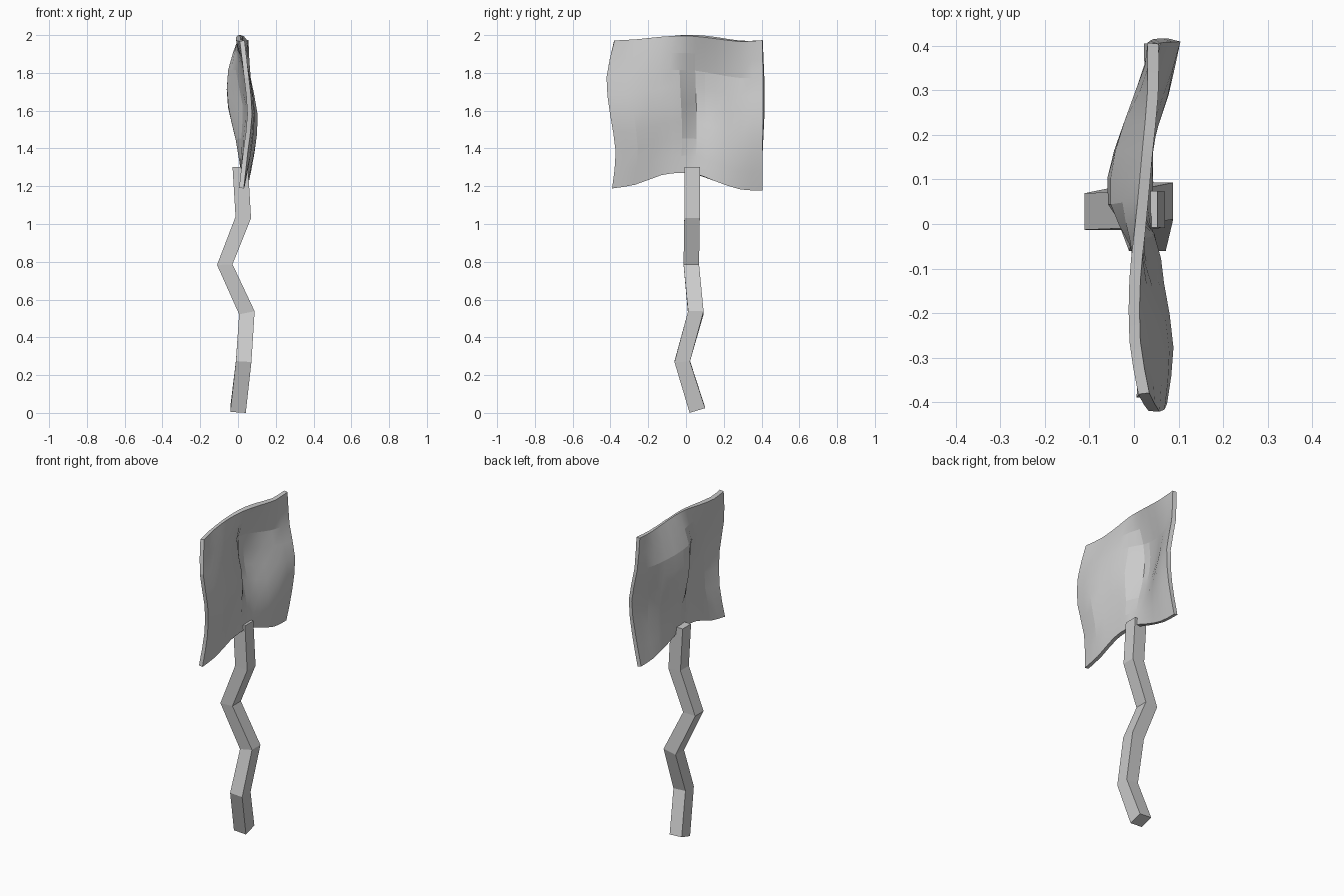
import bpy, bmesh
from mathutils import Vector

if "Cube" in bpy.data.objects:
    bpy.data.objects.remove(bpy.data.objects["Cube"])


def finish(name, bm, angle=None):
    bmesh.ops.recalc_face_normals(bm, faces=bm.faces[:])
    mesh = bpy.data.meshes.new(name)
    bm.to_mesh(mesh)
    bm.free()
    obj = bpy.data.objects.new(name, mesh)
    bpy.context.collection.objects.link(obj)
    return obj


def spline(vals, t):
    """Catmull-Rom through evenly indexed values."""
    n = len(vals) - 1
    i = min(int(t), n - 1)
    f = t - i
    b, c = vals[i], vals[i + 1]
    a = vals[i - 1] if i > 0 else 2 * b - c
    d = vals[i + 2] if i + 2 <= n else 2 * c - b
    return b + 0.5 * f * (c - a + f * (2*a - 5*b + 4*c - d + f * (3*(b - c) + d - a)))


# Crooked square post: centre (x, y, z) and tilt of each ring (dz/dx, dz/dy)
rings = [
    (0.000, 0.060, 0.015, -0.06, 0.30),
    (0.030, -0.020, 0.273, -0.06, 0.03),
    (0.047, 0.052, 0.530, 0.20, 0.00),
    (-0.070, 0.028, 0.785, 0.04, 0.00),
    (0.028, 0.032, 1.035, -0.10, 0.00),
    (0.012, 0.033, 1.302, 0.00, 0.00),
]
bm = bmesh.new()
h = 0.041
loops = []
for x, y, z, tx, ty in rings:
    loops.append([bm.verts.new((x + sx*h, y + sy*h, z + sx*h*tx + sy*h*ty))
                  for sx, sy in ((-1, -1), (1, -1), (1, 1), (-1, 1))])
for a, b in zip(loops, loops[1:]):
    for k in range(4):
        bm.faces.new((a[k], a[(k+1) % 4], b[(k+1) % 4], b[k]))
bm.faces.new(loops[0][::-1])
bm.faces.new(loops[-1])
finish("crooked_post", bm)

# Warped panel: x offsets on a coarse grid (rows bottom to top), smoothed by splines
col_y = [-0.39, -0.27, -0.13, -0.03, 0.05, 0.16, 0.29, 0.405]
bottom = [1.19, 1.21, 1.26, 1.27, 1.265, 1.225, 1.185, 1.18]
top = [1.97, 1.975, 1.99, 1.998, 1.997, 1.985, 1.968, 1.973]
left_shift = [0.00, 0.02, -0.01, -0.03, 0.01]
right_shift = [0.00, 0.00, 0.007, 0.006, 0.00]
bulge = [
    [.018, .025, .03, .03, .03, .03, .035, .035],
    [.040, .060, .04, .03, .00, .02, .065, .075],
    [.062, .076, .055, .035, -.04, -.022, .055, .092],
    [.045, .050, .03, .00, -.04, -.03, .015, .055],
    [.022, .002, .002, .012, .02, .03, .042, .043],
]
SUB = 2
nu, nv = 7 * SUB, 4 * SUB
bm = bmesh.new()
grid = []
for j in range(nv + 1):
    v = j / SUB
    row = []
    for i in range(nu + 1):
        u = i / SUB
        x = spline([spline(r, u) for r in bulge], v)
        y = spline(col_y, u)
        y += spline(left_shift, v) * (1 - i / nu)**2 + spline(right_shift, v) * (i / nu)**2
        lo, hi = spline(bottom, u), spline(top, u)
        row.append(bm.verts.new((x, y, lo + (hi - lo) * j / nv)))
    grid.append(row)
for j in range(nv):
    for i in range(nu):
        bm.faces.new((grid[j][i], grid[j][i+1], grid[j+1][i+1], grid[j+1][i]))
panel = finish("warped_panel", bm)
mod = panel.modifiers.new("thickness", 'SOLIDIFY')
mod.thickness = 0.025
mod.offset = 0

# Partly smooth, partly faceted shading on the panel
bpy.context.view_layer.objects.active = panel
panel.select_set(True)
bpy.ops.object.modifier_apply(modifier="thickness")
bpy.ops.object.shade_smooth_by_angle(angle=0.2)
